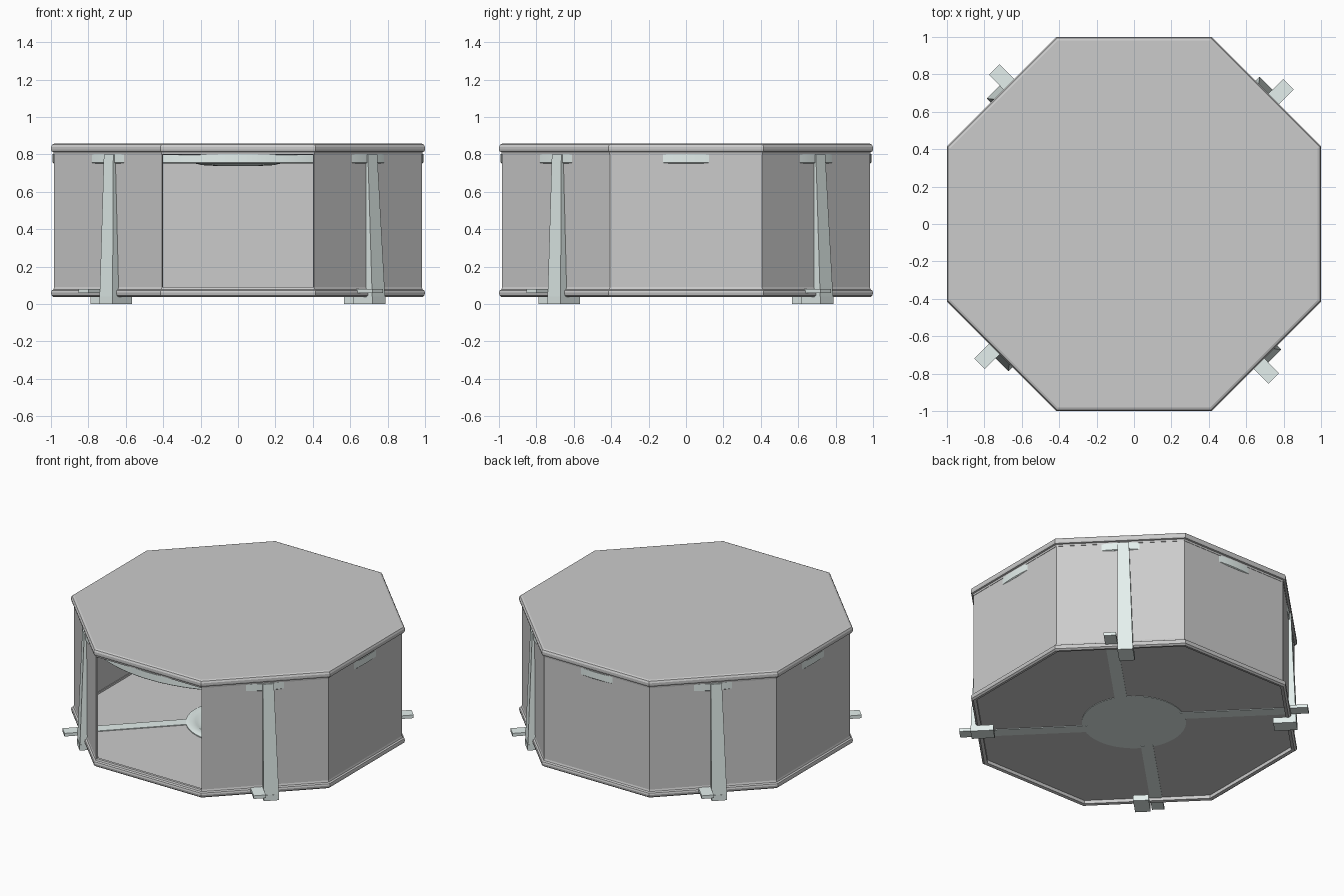
import bpy, bmesh
from math import sin, cos, pi, radians
from mathutils import Matrix

if "Cube" in bpy.data.objects:
    bpy.data.objects.remove(bpy.data.objects["Cube"])

pale = bpy.data.materials.new("pale_metal")
pale.diffuse_color = (0.78, 0.87, 0.85, 1)
pale.use_nodes = True
pale.node_tree.nodes["Principled BSDF"].inputs["Base Color"].default_value = pale.diffuse_color


def finish(name, bm, mat=None, smooth=False):
    bmesh.ops.remove_doubles(bm, verts=bm.verts, dist=1e-5)
    bmesh.ops.recalc_face_normals(bm, faces=bm.faces)
    me = bpy.data.meshes.new(name)
    bm.to_mesh(me)
    bm.free()
    ob = bpy.data.objects.new(name, me)
    bpy.context.collection.objects.link(ob)
    if mat:
        me.materials.append(mat)
    if smooth:
        bpy.context.view_layer.objects.active = ob
        ob.select_set(True)
        bpy.ops.object.shade_smooth_by_angle(angle=radians(35))
        ob.select_set(False)
    return ob


def ring(name, profile, n=8, closed=True, mat=None, steps=None):
    """Sweep an (apothem, z) profile round n sides; steps < n leaves the front open."""
    bm = bmesh.new()
    k = 1 / cos(pi / n) if n == 8 else 1
    full = steps is None
    steps = n if full else steps
    loops = []
    for i in range(steps + (0 if full else 1)):
        a = -pi / 2 + pi / n + 2 * pi * i / n
        loops.append([bm.verts.new((r * k * cos(a), r * k * sin(a), z)) for r, z in profile])
    m = len(profile)
    for i in range(steps):
        p, q = loops[i], loops[(i + 1) % len(loops)]
        for j in range(m if closed else m - 1):
            l = (j + 1) % m
            bm.faces.new((p[j], q[j], q[l], p[l]))
    if not full:
        bm.faces.new(loops[0])
        bm.faces.new(loops[-1])
    if not closed:  # cap both ends of the profile
        bm.faces.new([lp[0] for lp in loops])
        bm.faces.new([lp[-1] for lp in loops])
    return finish(name, bm, mat, n > 8)


def hull(name, lower, upper, angle, mat=pale):
    """Tapered block from two (r0, r1, t0, t1, z) rectangles in a wall's radial frame."""
    bm = bmesh.new()
    vs = []
    for r0, r1, t0, t1, z in (lower, upper):
        vs.append([bm.verts.new(c) for c in ((r0, t0, z), (r1, t0, z), (r1, t1, z), (r0, t1, z))])
    a, b = vs
    bm.faces.new(a)
    bm.faces.new(b)
    for i in range(4):
        j = (i + 1) % 4
        bm.faces.new((a[i], a[j], b[j], b[i]))
    bmesh.ops.transform(bm, matrix=Matrix.Rotation(angle, 4, 'Z'), verts=bm.verts)
    return finish(name, bm, mat)


# Roof lid with moulded edge
ring("roof", [(0.965, 0.797), (0.985, 0.80), (0.987, 0.812), (0.997, 0.815), (1.0, 0.825),
              (1.0, 0.84), (0.994, 0.852), (0.982, 0.857)], closed=False)

# Bottom rim and floor plate
ring("bottom_rim", [(0.965, 0.04), (0.985, 0.036), (0.997, 0.045), (1.0, 0.06), (0.997, 0.072),
                    (0.987, 0.078), (0.983, 0.09), (0.965, 0.09)])
ring("floor", [(0.975, 0.063), (0.975, 0.076)], closed=False)

# Seven walls, open at the front
ring("walls", [(0.97, 0.05), (0.983, 0.05), (0.983, 0.81), (0.97, 0.81)], steps=7)

# Round ceiling disc whose edge pokes through each wall
ring("ceiling_disc", [(0.985, 0.75), (0.991, 0.755), (0.991, 0.802)], n=96, closed=False, mat=pale)
ring("ceiling_boss", [(0.10, 0.737), (0.19, 0.742), (0.23, 0.751)], n=48, closed=False, mat=pale)

# Central floor hub with concentric rings
ring("floor_hub", [(0.33, 0.06), (0.33, 0.082), (0.31, 0.09), (0.27, 0.09), (0.255, 0.08),
                   (0.22, 0.08), (0.21, 0.088), (0.18, 0.088), (0.17, 0.08)],
     n=64, closed=False, mat=pale)

# Four legs, feet, spokes and inner brackets on the diagonal walls
for i in range(4):
    a = radians(45 + 90 * i)
    hull(f"leg_{i+1}", (0.978, 1.032, -0.016, 0.083, 0.0), (0.978, 0.998, -0.016, 0.055, 0.80), a)
    hull(f"foot_{i+1}", (0.886, 1.032, -0.016, 0.083, 0.0), (0.886, 1.032, -0.016, 0.083, 0.04), a)
    hull(f"spoke_{i+1}", (0.30, 1.112, -0.095, -0.017, 0.059),
         (0.30, 1.112, -0.095, -0.017, 0.081), a)
    hull(f"bracket_{i+1}", (0.945, 0.972, -0.07, -0.04, 0.07), (0.955, 0.972, -0.07, -0.04, 0.20), a)
